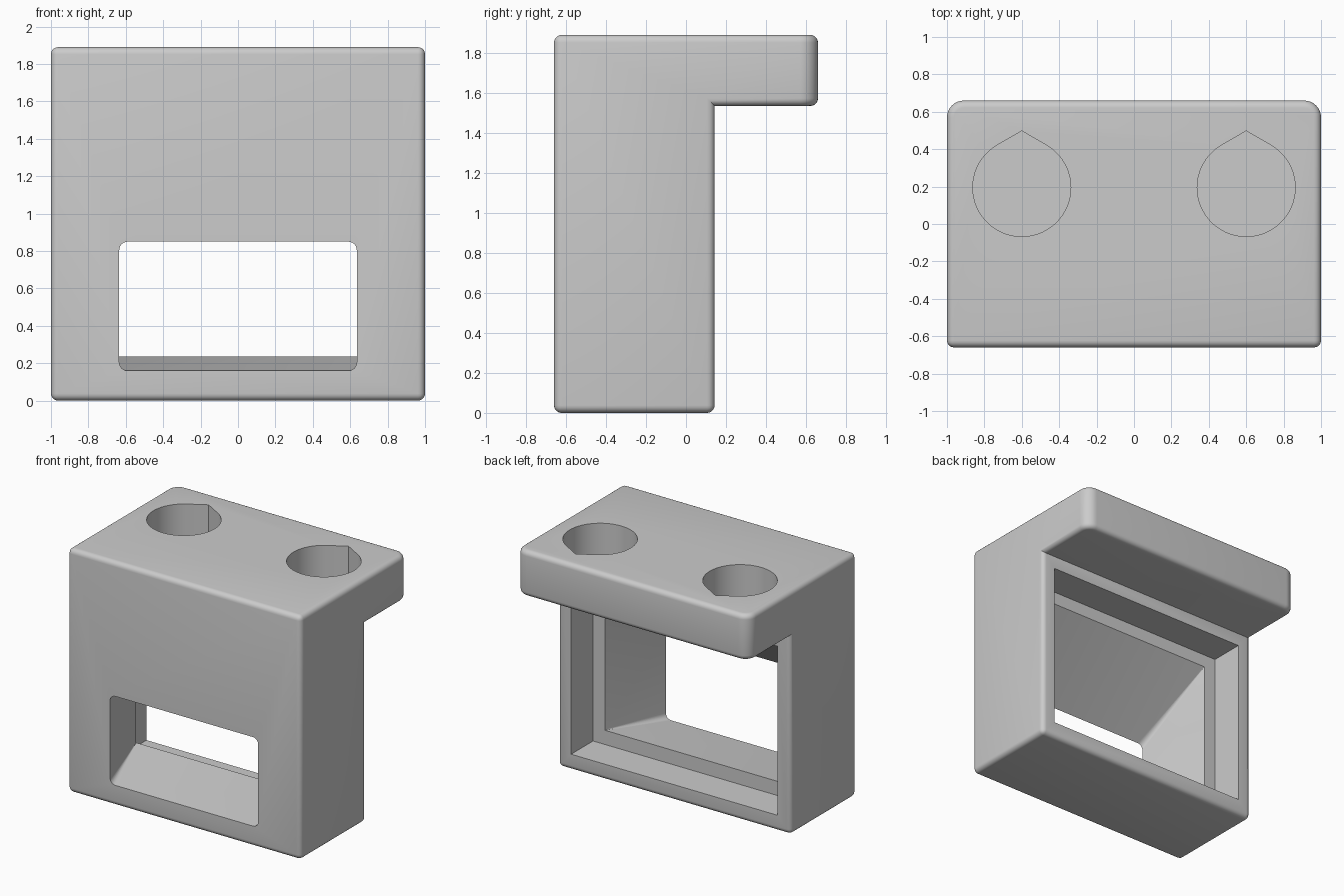
import bpy, bmesh, math

if "Cube" in bpy.data.objects:
    bpy.data.objects.remove(bpy.data.objects["Cube"])

FRONT, BACK, BODY_BACK = -0.66, 0.66, 0.143
LEDGE_Y = -0.126

grey = bpy.data.materials.new("plain grey")
grey.diffuse_color = (0.6, 0.6, 0.6, 1)
grey.use_nodes = True
grey.node_tree.nodes["Principled BSDF"].inputs["Base Color"].default_value = grey.diffuse_color


def make_object(name, bm):
    bmesh.ops.recalc_face_normals(bm, faces=bm.faces)
    mesh = bpy.data.meshes.new(name)
    bm.to_mesh(mesh)
    bm.free()
    obj = bpy.data.objects.new(name, mesh)
    bpy.context.collection.objects.link(obj)
    mesh.materials.append(grey)
    return obj


def loft(name, ring_a, ring_b):
    """Closed solid between two matching rings of points."""
    bm = bmesh.new()
    a = [bm.verts.new(p) for p in ring_a]
    b = [bm.verts.new(p) for p in ring_b]
    bm.faces.new(a)
    bm.faces.new(b)
    for i in range(len(a)):
        j = (i + 1) % len(a)
        bm.faces.new((a[i], a[j], b[j], b[i]))
    return make_object(name, bm)


def rect_ring(half_x, z0, z1, y, r=0.0, n=6):
    """Rectangle facing the front, with rounded corners when r is set."""
    if r == 0:
        return [(sx * half_x, y, z) for sx, z in ((1, z1), (-1, z1), (-1, z0), (1, z0))]
    pts = []
    for k, (sx, z) in enumerate(((1, z1 - r), (-1, z1 - r), (-1, z0 + r), (1, z0 + r))):
        for i in range(n + 1):
            t = math.radians(90 * k + 90 * i / n)
            pts.append((sx * (half_x - r) + r * math.cos(t), y, z + r * math.sin(t)))
    return pts


# Housing: L-shaped side profile extruded across, then rounded
profile = [(FRONT, 0), (BODY_BACK, 0), (BODY_BACK, 1.535), (BACK, 1.535),
           (BACK, 1.89), (FRONT, 1.89)]
housing = loft("housing", [(-1, y, z) for y, z in profile], [(1, y, z) for y, z in profile])
bm = bmesh.new()
bm.from_mesh(housing.data)
overhang_corners = [e for e in bm.edges if all(v.co.y > 0.6 for v in e.verts)
                    and abs(e.verts[0].co.z - e.verts[1].co.z) > 0.1]
bmesh.ops.bevel(bm, geom=overhang_corners, offset=0.09, segments=8, profile=0.5, affect='EDGES')
sharp = [e for e in bm.edges if e.calc_face_angle_signed() > math.radians(60)]
bmesh.ops.bevel(bm, geom=sharp, offset=0.038, segments=5, profile=0.5, affect='EDGES')
bm.to_mesh(housing.data)
bm.free()

# Stepped recess in the back
cutters = [loft("recess_cutter", rect_ring(0.885, 0.125, 1.435, LEDGE_Y),
                rect_ring(0.885, 0.125, 1.435, 0.3))]


# Tapered window, narrow rounded opening at the front, wide at the ledge
def window_ring(t):
    mix = lambda a, b: a + (b - a) * t
    return rect_ring(mix(0.635, 0.785), mix(0.16, 0.235), mix(0.85, 1.335),
                     mix(FRONT, LEDGE_Y), max(0.002, mix(0.045, 0.0)))


cutters.append(loft("window_cutter", window_ring(-0.04), window_ring(1.04)))

# Blind teardrop sockets in the top
for side, cx in (("left", -0.6), ("right", 0.6)):
    r, cy, steps = 0.262, 0.195, 50
    drop = [(cx, cy + r / math.cos(math.radians(30)))]
    for i in range(steps + 1):
        t = math.radians(120 + 300 * i / steps)
        drop.append((cx + r * math.cos(t), cy + r * math.sin(t)))
    pts = [[(x, y, z) for x, y in drop] for z in (1.59, 2.0)]
    cutters.append(loft(side + "_socket_cutter", *pts))

for cutter in cutters:
    cutter.hide_render = True
    cutter.hide_set(True)
    mod = housing.modifiers.new(cutter.name, 'BOOLEAN')
    mod.operation = 'DIFFERENCE'
    mod.solver = 'EXACT'
    mod.object = cutter

# Apply the cuts and shade
bpy.context.view_layer.objects.active = housing
housing.select_set(True)
for mod in list(housing.modifiers):
    bpy.ops.object.modifier_apply(modifier=mod.name)
for cutter in cutters:
    bpy.data.objects.remove(cutter)
bpy.ops.object.shade_smooth_by_angle(angle=math.radians(30))
